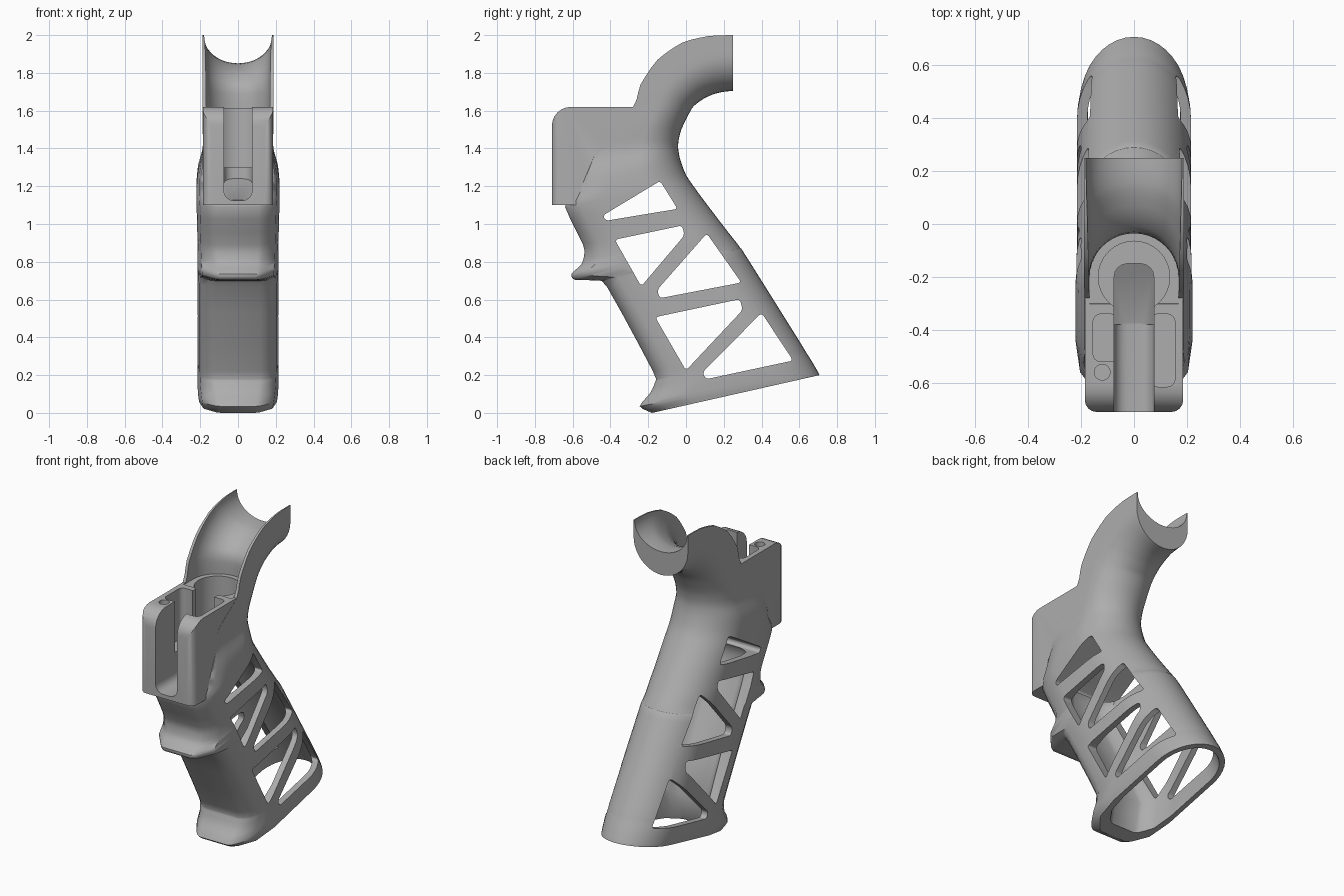
import bpy, bmesh, math

cube = bpy.data.objects.get("Cube")
if cube:
    bpy.data.objects.remove(cube, do_unlink=True)

grey = bpy.data.materials.new("matte grey")
grey.use_nodes = True
color = (0.42, 0.42, 0.42, 1)
grey.diffuse_color = color
grey.node_tree.nodes["Principled BSDF"].inputs["Base Color"].default_value = color


def finish(bm, name):
    bmesh.ops.recalc_face_normals(bm, faces=bm.faces)
    mesh = bpy.data.meshes.new(name)
    bm.to_mesh(mesh)
    bm.free()
    mesh.materials.append(grey)
    ob = bpy.data.objects.new(name, mesh)
    bpy.context.collection.objects.link(ob)
    return ob


def section(fy, fz, by, bz, hw, fw):
    """Closed ring: rounded nose of half width fw, sides hw, round back."""
    depth = math.hypot(by - fy, bz - fz)
    e = min(hw + 0.12 * max(0, depth - 0.42), 0.65 * depth)
    s = min(0.28 * depth, depth - e)
    nose = 0.65 if fw < hw - 0.004 else 1
    half = [(0, fw * nose), (s * 0.06, fw * (1 + nose) / 2), (s * 0.18, fw),
            (s * 0.4, fw + (hw - fw) * 0.65), (s, hw)]
    for i in range(10):
        a = math.pi / 2 * i / 10
        half.append((depth - e + e * math.sin(a) + (i == 0) * 0.001, hw * math.cos(a)))
    ring = half + [(depth, 0)] + [(d, -w) for d, w in reversed(half)]
    return [(w, fy + (by - fy) * d / depth, fz + (bz - fz) * d / depth) for d, w in ring]


def smooth_path(stations, steps):
    """Pass a soft spline through the stations."""
    out = []
    for i in range(len(stations) - 1):
        p1, p2 = stations[i], stations[i + 1]
        p0, p3 = stations[max(i - 1, 0)], stations[min(i + 2, len(stations) - 1)]
        for k in range(steps):
            t = k / steps
            out.append([b + t * (c - b) + 0.7 * t * (1 - t) * (
                (1 - t) * ((c - a) / 2 - (c - b)) - t * ((d - b) / 2 - (c - b)))
                for a, b, c, d in zip(p0, p1, p2, p3)])
    return out + [stations[-1]]


def loft(name, stations, steps=3):
    bm = bmesh.new()
    rings = [[bm.verts.new(p) for p in section(*st)] for st in smooth_path(stations, steps)]
    n = len(rings[0])
    for a, b in zip(rings, rings[1:]):
        for i in range(n):
            j = (i + 1) % n
            bm.faces.new((a[i], a[j], b[j], b[i]))
    bm.faces.new(rings[0])
    bm.faces.new(rings[-1])
    return finish(bm, name)


def prism(name, outline, axis, lo, hi, radius=0.0, pick=None):
    """Extrude an outline along x ('x': y,z points) or z ('z': x,y points)."""
    bm = bmesh.new()
    place = (lambda p, h: (h, *p)) if axis == 'x' else (lambda p, h: (*p, h))
    a = [bm.verts.new(place(p, lo)) for p in outline]
    b = [bm.verts.new(place(p, hi)) for p in outline]
    bm.faces.new(a)
    bm.faces.new(b)
    sides = []
    for i in range(len(a)):
        j = (i + 1) % len(a)
        bm.faces.new((a[i], a[j], b[j], b[i]))
        sides.append(bm.edges.get((a[i], b[i])))
    bmesh.ops.recalc_face_normals(bm, faces=bm.faces)
    if radius:
        edges = [e for e in bm.edges if pick(e)] if pick else sides
        bmesh.ops.bevel(bm, geom=edges, offset=radius, segments=4, profile=0.5,
                        affect='EDGES', clamp_overlap=True)
    return finish(bm, name)


def rect(x0, x1, y0, y1):
    return [(x0, y0), (x1, y0), (x1, y1), (x0, y1)]


def disc(x, y, r, n=32):
    return [(x + r * math.cos(i * math.tau / n), y + r * math.sin(i * math.tau / n)) for i in range(n)]


def boolean(target, tool, operation):
    mod = target.modifiers.new(tool.name, 'BOOLEAN')
    mod.operation, mod.solver, mod.object = operation, 'EXACT', tool
    bpy.context.view_layer.objects.active = target
    bpy.ops.object.modifier_apply(modifier=mod.name)
    bpy.data.objects.remove(tool, do_unlink=True)


def same_x(e):
    return abs(e.verts[0].co.x - e.verts[1].co.x) < .01


# Outer skin: toe, front strap, finger bump, neck, then the curved tang
grip = loft("grip_frame", [
    (-.18, 0, .707, .2, .205, .14),
    (-.245, .035, .70, .215, .21, .15),
    (-.19, .105, .665, .275, .215, .165),
    (-.165, .16, .63, .33, .215, .175),
    (-.175, .22, .6, .38, .215, .18),
    (-.417, .665, .315, .835, .215, .18),
    (-.48, .70, .29, .87, .215, .165),
    (-.59, .705, .272, .895, .215, .145),
    (-.607, .735, .255, .917, .215, .145),
    (-.555, .785, .23, .948, .215, .155),
    (-.54, .83, .205, .98, .215, .16),
    (-.545, .89, .163, 1.035, .215, .165),
    (-.64, 1.09, .065, 1.165, .22, .17),
    (-.6, 1.16, 0, 1.26, .22, .18),
    (-.55, 1.26, -.033, 1.35, .211, .19),
    (-.5, 1.38, -.042, 1.42, .187, .185),
    (-.45, 1.5, -.025, 1.5, .187, .187),
    (-.28, 1.62, .03, 1.61, .187, .187),
    (-.24, 1.74, .06, 1.64, .188, .188),
    (-.15, 1.87, .105, 1.67, .188, .188),
    (-.02, 1.96, .155, 1.69, .188, .188),
    (.12, 1.995, .2, 1.70, .188, .188),
    (.25, 2.0, .25, 1.705, .188, .188)])

# Mounting block with rounded front edges
arc = [(-.61 - .1 * math.cos(a), 1.52 + .1 * math.sin(a))
       for a in (i * math.pi / 12 for i in range(7))]
block = prism("mounting_block",
              [(-.71, 1.1)] + arc + [(-.24, 1.62), (-.24, 1.34), (-.35, 1.2), (-.45, 1.1)],
              'x', -.2, .2)
boolean(block, prism("block_plan", rect(-.186, .186, -.71, 0), 'z', 1, 1.8, .045), 'INTERSECT')
boolean(grip, block, 'UNION')

# Open trough of the tang
trough = loft("trough_cut", [
    (-.30, 1.615, -.035, 1.615, .168, .168),
    (-.34, 1.76, -.03, 1.73, .17, .17),
    (-.24, 1.95, .04, 1.80, .172, .172),
    (-.06, 2.05, .13, 1.84, .176, .176),
    (.12, 2.07, .2, 1.85, .18, .18),
    (.28, 2.07, .28, 1.85, .182, .182)])
boolean(grip, trough, 'DIFFERENCE')

# Hollow interior
cavity = loft("cavity_cut", [
    (-.13, -.06, .71, .12, .172, .12),
    (-.06, .2, .57, .36, .177, .13),
    (-.32, .70, .27, .82, .177, .13),
    (-.42, .9, .12, 1.01, .177, .13),
    (-.42, 1.0, .02, 1.12, .177, .13),
    (-.38, 1.06, -.03, 1.18, .17, .13)], 2)
boolean(grip, cavity, 'DIFFERENCE')

# Bore, sloped screw seat, side pockets and pin hole in the block
boolean(grip, prism("bore_cut", disc(0, -.2, .135), 'z', 1.3, 1.7), 'DIFFERENCE')
screw_seat = prism("screw_cut", [(-.38, 1.125), (-.15, 1.24), (-.15, 1.7), (-.38, 1.7)],
                   'x', -.075, .075, .05,
                   lambda e: same_x(e) and all(v.co.y > -.2 for v in e.verts))
boolean(grip, screw_seat, 'DIFFERENCE')
for name, x0, x1, y0 in (("pocket_cut_left", .06, .155, -.615),
                         ("pocket_cut_right", -.155, -.06, -.52)):
    boolean(grip, prism(name, rect(x0, x1, y0, -.34), 'z', 1.3, 1.7, .03), 'DIFFERENCE')
boolean(grip, prism("pin_cut", disc(-.12, -.56, .03, 16), 'z', 1.3, 1.7), 'DIFFERENCE')

# Front slot with a rounded floor
slot = prism("slot_cut", rect(-.075, .075, -.8, -.375), 'z', 1.125, 1.75, .05,
             lambda e: same_x(e) and all(v.co.z < 1.2 for v in e.verts))
boolean(grip, slot, 'DIFFERENCE')

# Truss windows through both sides
windows = [
    [(-.44, 1.045), (-.425, 1.017), (-.045, 1.08), (-.137, 1.228)],
    [(-.377, .917), (-.02, .992), (-.008, .94), (-.237, .67)],
    [(-.152, .652), (.11, .95), (.293, .69), (-.14, .607)],
    [(-.163, .507), (.285, .602), (.3, .545), (0, .225)],
    [(.088, .215), (.105, .178), (.567, .277), (.40, .53)]]
for outline in windows:
    boolean(grip, prism("window_cut", outline, 'x', -.4, .4, .018), 'DIFFERENCE')

bpy.ops.object.select_all(action='DESELECT')
grip.select_set(True)
bpy.context.view_layer.objects.active = grip
bpy.ops.object.shade_smooth_by_angle(angle=math.radians(35))
